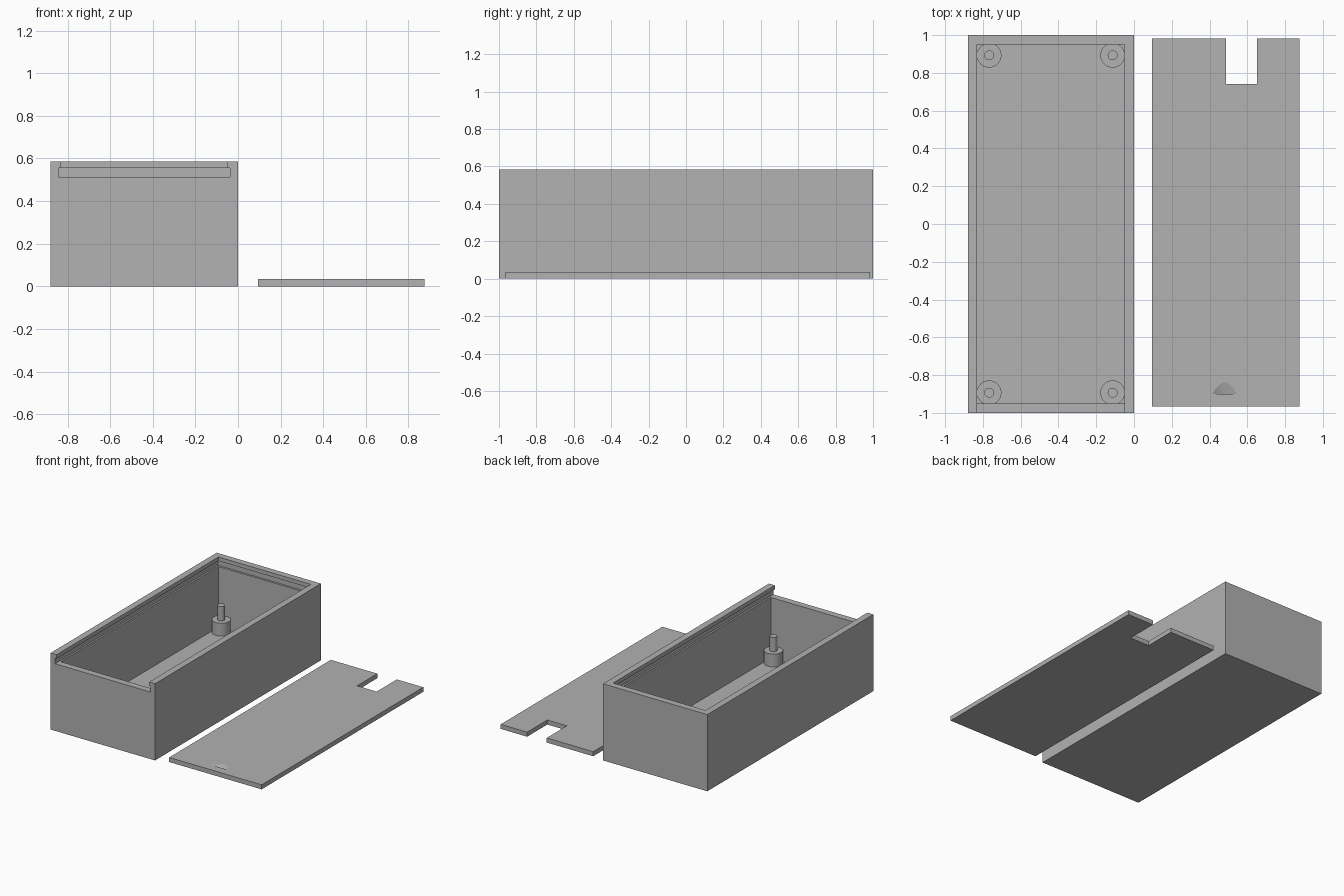
import bpy
import bmesh
import math
from mathutils import Matrix, Vector

default = bpy.data.objects.get("Cube")
if default:
    bpy.data.objects.remove(default, do_unlink=True)

grey = bpy.data.materials.new("plain grey")
grey.use_nodes = True
grey.diffuse_color = (0.445, 0.445, 0.445, 1)
grey.node_tree.nodes["Principled BSDF"].inputs["Base Color"].default_value = grey.diffuse_color


def finish(name, bm):
    bmesh.ops.recalc_face_normals(bm, faces=bm.faces)
    mesh = bpy.data.meshes.new(name)
    bm.to_mesh(mesh)
    bm.free()
    mesh.materials.append(grey)
    obj = bpy.data.objects.new(name, mesh)
    bpy.context.collection.objects.link(obj)
    return obj


def block(name, low, high):
    low, high = Vector(low), Vector(high)
    bm = bmesh.new()
    bmesh.ops.create_cube(bm, size=1)
    bmesh.ops.scale(bm, vec=high - low, verts=bm.verts)
    bmesh.ops.translate(bm, vec=(low + high) / 2, verts=bm.verts)
    return finish(name, bm)


def activate(obj):
    bpy.ops.object.select_all(action="DESELECT")
    obj.select_set(True)
    bpy.context.view_layer.objects.active = obj


def cut(target, cutter):
    cutter.hide_render = True
    mod = target.modifiers.new("cut", "BOOLEAN")
    mod.operation = "DIFFERENCE"
    mod.solver = "EXACT"
    mod.object = cutter
    activate(target)
    bpy.ops.object.modifier_apply(modifier=mod.name)
    bpy.data.objects.remove(cutter, do_unlink=True)


# Open box with a lowered front wall and a sliding lid groove
box = block("box", (-0.88, -1, 0), (0, 1, 0.585))
cut(box, block("cavity", (-0.83, -0.95, 0.05), (-0.05, 0.95, 0.7)))
cut(box, block("front_opening", (-0.83, -1.1, 0.512), (-0.05, 0, 0.7)))
cut(box, block("lid_groove", (-0.843, -1.1, 0.512), (-0.037, 0.965, 0.555)))

# Four corner posts, each a wide base with a thin pin
for side_x, x in (("right", -0.767), ("left", -0.113)):
    for side_y, y in (("front", -0.893), ("back", 0.893)):
        bm = bmesh.new()
        for radius, bottom, top in ((0.065, 0.04, 0.148), (0.026, 0.14, 0.257)):
            bmesh.ops.create_cone(
                bm, cap_ends=True, segments=48, radius1=radius, radius2=radius,
                depth=top - bottom,
                matrix=Matrix.Translation((x, y, (bottom + top) / 2)))
        post = finish(f"{side_y}_{side_x}_post", bm)
        activate(post)
        bpy.ops.object.shade_smooth_by_angle(angle=math.radians(30))

# Lid plate with a notch in its back edge
outline = [(0.095, -0.965), (0.875, -0.965), (0.875, 0.983), (0.652, 0.983),
           (0.652, 0.74), (0.487, 0.74), (0.487, 0.983), (0.095, 0.983)]
bm = bmesh.new()
face = bm.faces.new([bm.verts.new((x, y, 0)) for x, y in outline])
extruded = bmesh.ops.extrude_face_region(bm, geom=[face])
top_verts = [v for v in extruded["geom"] if isinstance(v, bmesh.types.BMVert)]
bmesh.ops.translate(bm, vec=(0, 0, 0.035), verts=top_verts)
lid = finish("lid", bm)

# Shallow thumb grip sunk into the lid
bm = bmesh.new()
bmesh.ops.create_cone(
    bm, cap_ends=True, segments=96, radius1=0.148, radius2=0, depth=0.6,
    matrix=Matrix.Translation((0.48, -0.6, 0.168)) @ Matrix.Rotation(-math.pi / 2, 4, "X"))
cut(lid, finish("thumb_grip", bm))
